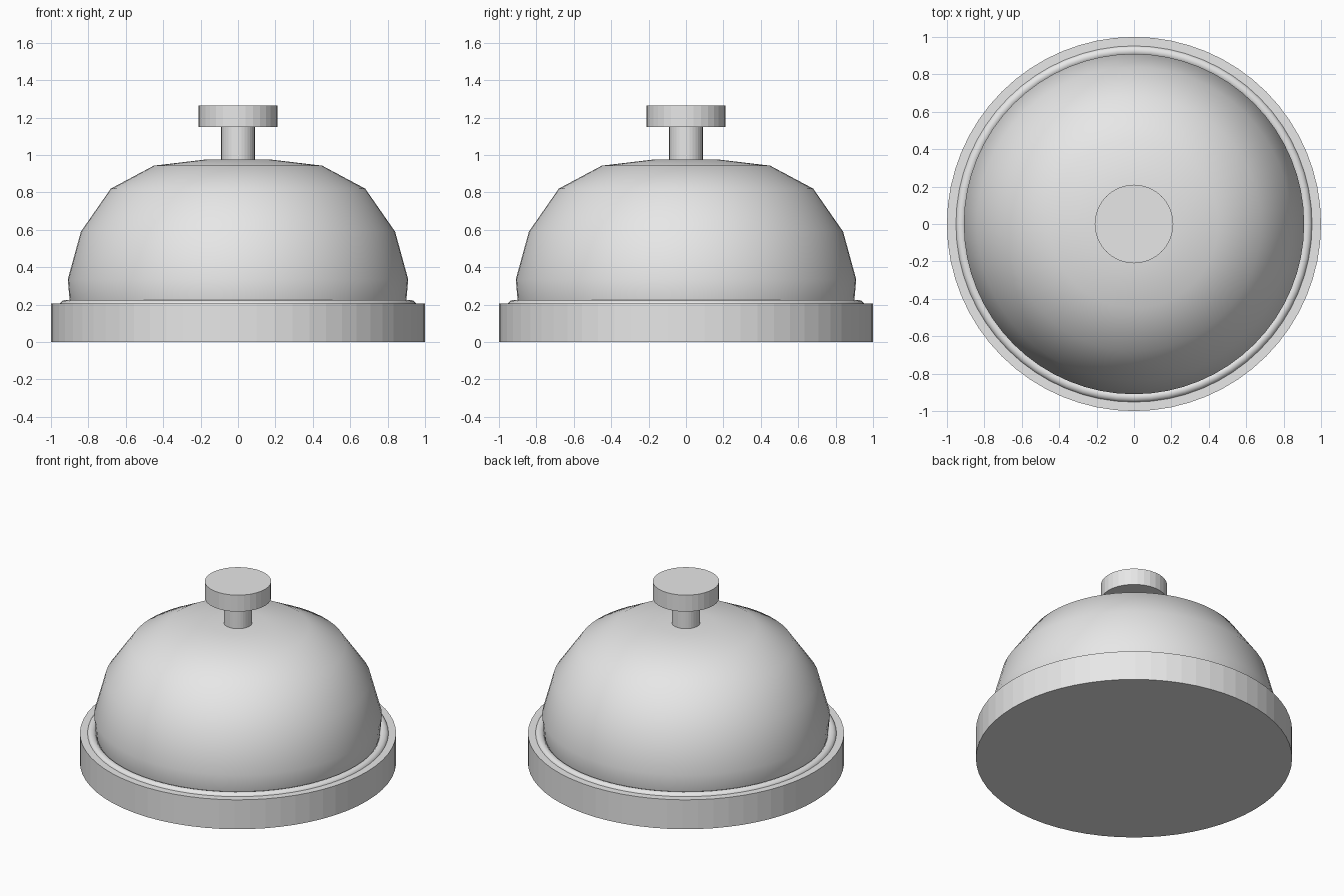
import bpy, math

if "Cube" in bpy.data.objects:
    bpy.data.objects.remove(bpy.data.objects["Cube"])

grey = bpy.data.materials.new("light_grey")
grey.diffuse_color = (0.8, 0.8, 0.8, 1.0)
grey.use_nodes = True
grey.node_tree.nodes["Principled BSDF"].inputs["Base Color"].default_value = grey.diffuse_color


def lathe(name, profile, sides=64, smooth=False):
    """Revolve an (r, z) profile, listed bottom to top, and cap both ends."""
    verts = [(r * math.cos(2 * math.pi * i / sides),
              r * math.sin(2 * math.pi * i / sides), z)
             for r, z in profile for i in range(sides)]
    faces = []
    for k in range(len(profile) - 1):
        for i in range(sides):
            j = (i + 1) % sides
            faces.append((k * sides + i, k * sides + j,
                          (k + 1) * sides + j, (k + 1) * sides + i))
    top = (len(profile) - 1) * sides
    faces.append(tuple(reversed(range(sides))))
    faces.append(tuple(range(top, top + sides)))
    mesh = bpy.data.meshes.new(name)
    mesh.from_pydata(verts, [], faces)
    mesh.materials.append(grey)
    ob = bpy.data.objects.new(name, mesh)
    bpy.context.collection.objects.link(ob)
    if smooth:
        for p in mesh.polygons:
            p.use_smooth = True
    return ob


# Round base plate
lathe("base", [(1.0, 0.0), (1.0, 0.205)])

# Domed bell with coarse curved profile, smooth shaded
lathe("bell_dome", [(0.87, 0.10), (0.90, 0.22), (0.91, 0.335), (0.84, 0.59),
                    (0.68, 0.82), (0.45, 0.943), (0.18, 0.975)], smooth=True)

# Stem and press button
lathe("stem", [(0.09, 0.90), (0.09, 1.16)], 32)
lathe("button", [(0.21, 1.15), (0.21, 1.265)], 32)

# Thin rounded ring around the foot of the bell
bpy.ops.mesh.primitive_torus_add(major_radius=0.925, minor_radius=0.03,
                                 major_segments=64, minor_segments=12,
                                 location=(0, 0, 0.194))
ring = bpy.context.object
ring.name = "foot_ring"
ring.data.materials.append(grey)
bpy.ops.object.shade_smooth()
